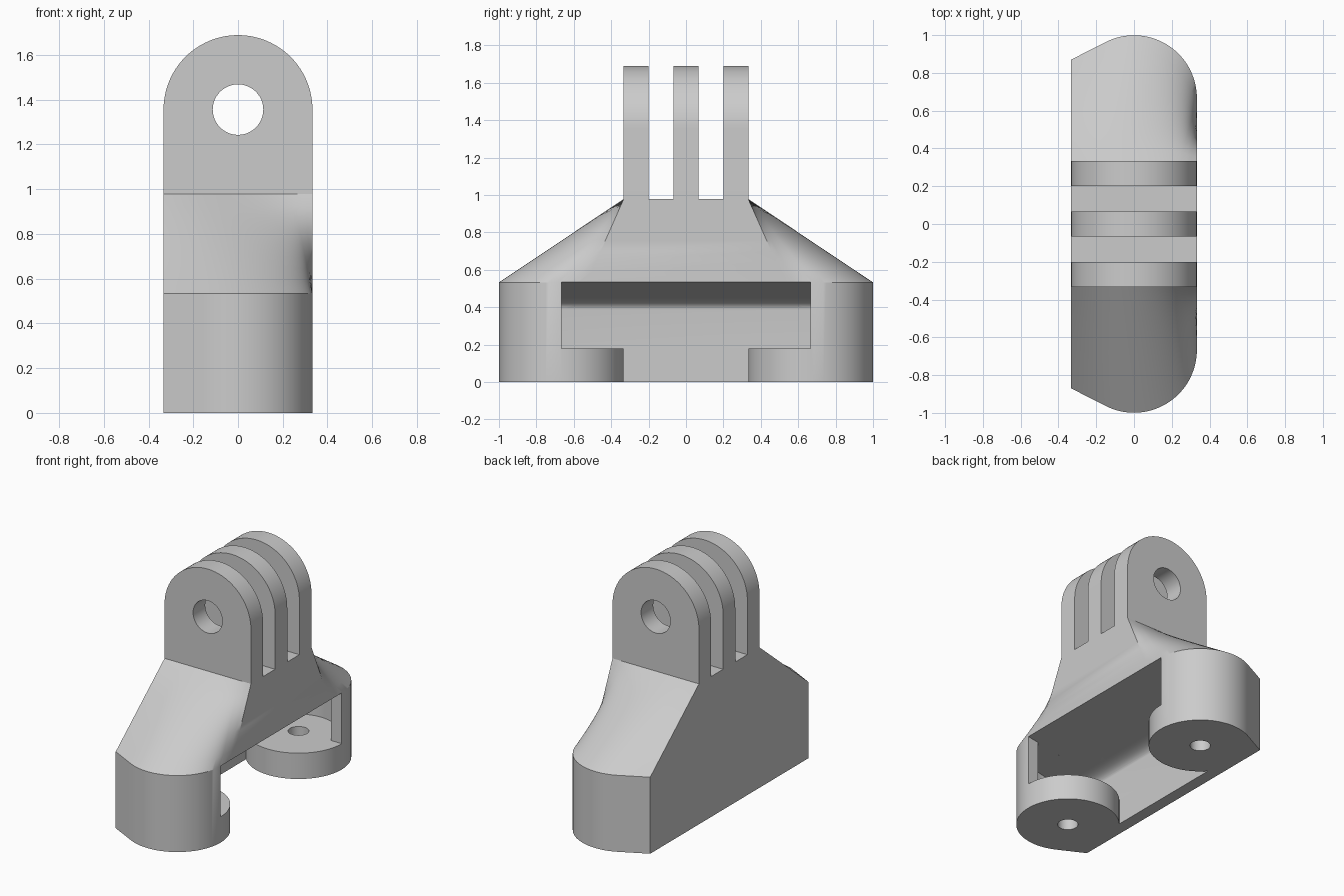
import bpy, bmesh
from math import cos, sin, pi, radians, hypot
from mathutils import Vector

cube = bpy.data.objects.get("Cube")
if cube:
    bpy.data.objects.remove(cube, do_unlink=True)

R = 0.333            # half width, also the radius of every rounded end
SHOULDER = 0.533     # height where the straight base ends
NECK = 0.978         # height where the fins start
BOSS = 0.18          # thickness of the screw bosses

mat = bpy.data.materials.new("light_grey")
mat.use_nodes = True
grey = (0.6, 0.6, 0.6, 1)
mat.diffuse_color = grey
mat.node_tree.nodes["Principled BSDF"].inputs["Base Color"].default_value = grey


def loft(name, rings):
    """Closed solid through rings of equal point count."""
    bm = bmesh.new()
    rows = [[bm.verts.new(p) for p in ring] for ring in rings]
    n = len(rows[0])
    for low, high in zip(rows, rows[1:]):
        for i in range(n):
            j = (i + 1) % n
            bm.faces.new((low[i], low[j], high[j], high[i]))
    bm.faces.new(rows[0][::-1])
    bm.faces.new(rows[-1])
    bmesh.ops.recalc_face_normals(bm, faces=bm.faces)
    mesh = bpy.data.meshes.new(name)
    bm.to_mesh(mesh)
    bm.free()
    mesh.materials.append(mat)
    obj = bpy.data.objects.new(name, mesh)
    bpy.context.collection.objects.link(obj)
    return obj


def upright(name, plan, z0, z1):
    return loft(name, [[(x, y, z) for x, y in plan] for z in (z0, z1)])


def crosswise(name, profile, y0, y1):
    return loft(name, [[(x, y, z) for x, z in profile] for y in (y0, y1)])


def arc(cx, cy, r, a0, a1, n):
    angles = [radians(a0 + (a1 - a0) * i / n) for i in range(n + 1)]
    return [(cx + r * cos(a), cy + r * sin(a)) for a in angles]


def boolean(target, tool, operation="DIFFERENCE"):
    tool.hide_render = True
    mod = target.modifiers.new("cut", "BOOLEAN")
    mod.operation = operation
    mod.solver = "EXACT"
    mod.object = tool
    bpy.context.view_layer.objects.active = target
    bpy.ops.object.modifier_apply(modifier=mod.name)
    bpy.data.objects.remove(tool, do_unlink=True)


def smooth(obj):
    bpy.ops.object.select_all(action="DESELECT")
    obj.select_set(True)
    bpy.context.view_layer.objects.active = obj
    bpy.ops.object.shade_smooth_by_angle(angle=radians(25))


# Body: rounded plan blended into a square neck, matched by arc length
half = [(R, 0.53), (R, 0.58), (R, 0.62)] + arc(0, 2 * R, R, 0, 117.2, 40)
corner = Vector((-R, 0.87))
tangent = Vector(half[-1])
half += [tuple(tangent.lerp(corner, i / 6)) for i in range(1, 7)]
lengths = [0]
for a, b in zip(half, half[1:]):
    lengths.append(lengths[-1] + hypot(b[0] - a[0], b[1] - a[1]))
neck = [(R - 2 * R * s / lengths[-1], R) for s in lengths]


def mirrored(points):
    return points + [(x, -y) for x, y in reversed(points)]


def blend(t):
    ring = [(a[0] + (b[0] - a[0]) * t, a[1] + (b[1] - a[1]) * t)
            for a, b in zip(half, neck)]
    z = SHOULDER + (NECK - SHOULDER) * t
    return [(x, y, z) for x, y in mirrored(ring)]


ground = [(x, y, 0) for x, y in mirrored(half)]
body = loft("mount_body", [ground] + [blend(i / 8) for i in range(9)])

# Cavity: sloping ceiling that curves down into the thin rear wall
wall = -0.25
ceiling = [Vector((-0.15, 0.45)), Vector((wall, 0.433)), Vector((wall, 0.385))]
fillet = []
for i in range(11):
    t = i / 10
    fillet.append(tuple(ceiling[0].lerp(ceiling[1], t).lerp(ceiling[1].lerp(ceiling[2], t), t)))
cavity = [(0.5, BOSS), (0.5, 0.562)] + fillet + [(wall, BOSS)]

# Round pockets over the bosses, trimmed to the same ceiling
for side in (1, -1):
    pocket = upright("pocket_cutter", arc(0, side * 2 * R, 0.25, 0, 354.375, 63), BOSS - 0.05, 0.6)
    boolean(pocket, crosswise("pocket_limit", cavity, -1.2, 1.2), "INTERSECT")
    boolean(body, pocket)
boolean(body, crosswise("cavity_cutter", cavity, -2 * R, 2 * R))

# Gap between the two round bosses
gap = [(0.5, 2 * R)] + arc(0, 2 * R, R, 0, -138.6, 40)
boolean(body, upright("gap_cutter", mirrored(gap), -0.1, BOSS + 0.02))

# Screw holes
for side in (1, -1):
    boolean(body, upright("screw_cutter", arc(0, side * 2 * R, 0.066, 0, 348.75, 31), -0.1, 0.3))
smooth(body)

# Three round-topped fins with a shared pivot hole
pivot = 1.356
outline = [(-R, NECK), (R, NECK)] + arc(0, pivot, R, 0, 180, 48)
for name, y in (("front_fin", -0.2665), ("middle_fin", 0), ("rear_fin", 0.2665)):
    fin = crosswise(name, outline, y - 0.0665, y + 0.0665)
    boolean(fin, crosswise("pivot_cutter", arc(0, pivot, 0.113, 0, 352.5, 47), -0.5, 0.5))
    smooth(fin)
